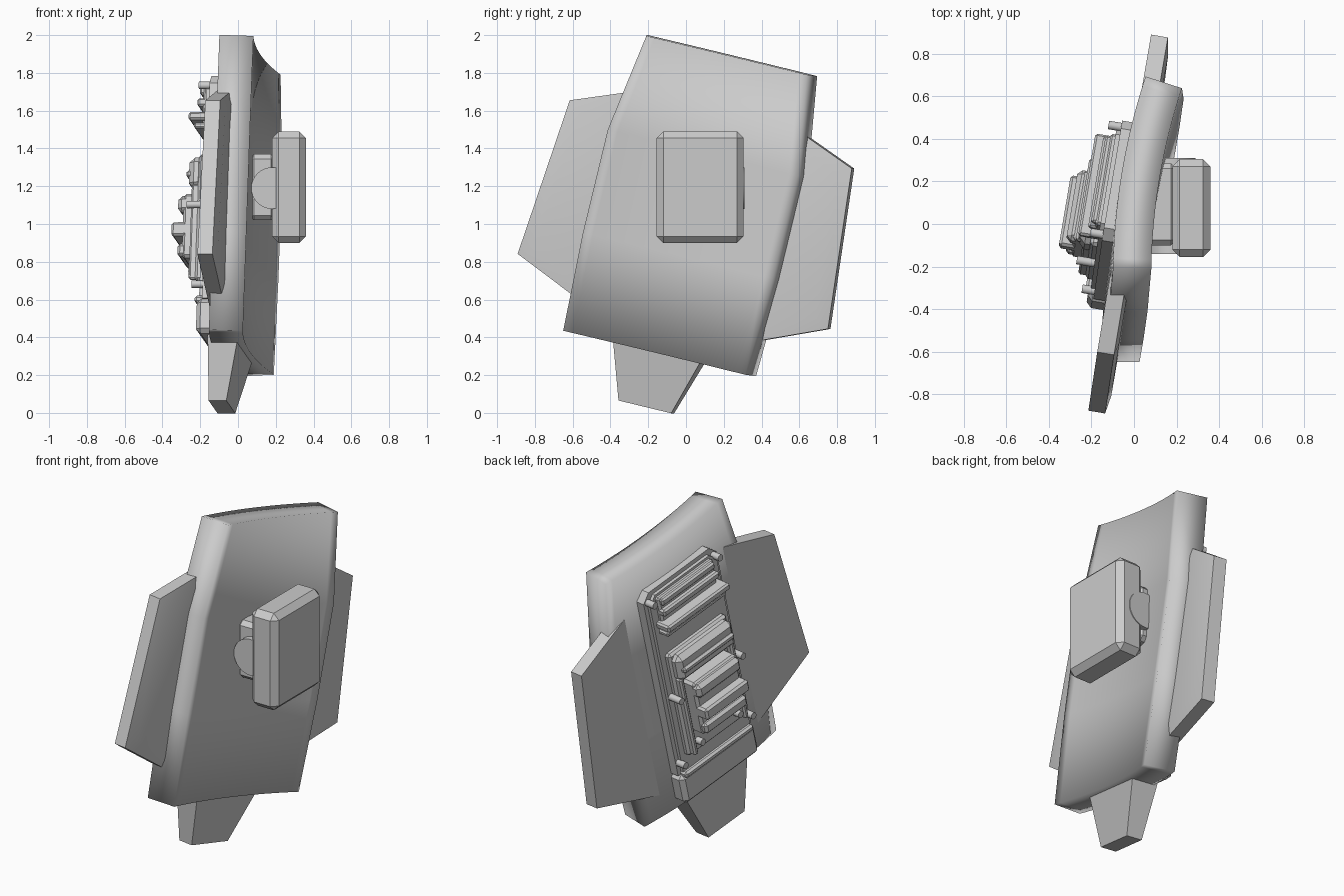
import bpy, bmesh, math
from mathutils import Matrix, Vector

cube = bpy.data.objects.get("Cube")
if cube:
    bpy.data.objects.remove(cube, do_unlink=True)

grey = bpy.data.materials.new("plain_grey")
grey.diffuse_color = (0.6, 0.6, 0.6, 1)
grey.use_nodes = True
grey.node_tree.nodes["Principled BSDF"].inputs["Base Color"].default_value = (0.6, 0.6, 0.6, 1)

# Tilted frame of the shield: across, along, and outward towards +x
ACROSS = Vector((0.165, 0.972, -0.235))
ALONG = Vector((0.034, 0.235, 0.972))
OUT = ACROSS.cross(ALONG).normalized()
TILT = Matrix.Translation((0, 0.045, 1.105)) @ Matrix((ACROSS, ALONG, OUT)).transposed().to_4x4()
WORLD = Matrix.Identity(4)


def finish(name, bm, frame=TILT):
    bmesh.ops.recalc_face_normals(bm, faces=bm.faces)
    bmesh.ops.transform(bm, matrix=frame, verts=bm.verts)
    mesh = bpy.data.meshes.new(name)
    bm.to_mesh(mesh)
    bm.free()
    mesh.materials.append(grey)
    obj = bpy.data.objects.new(name, mesh)
    bpy.context.collection.objects.link(obj)
    bpy.ops.object.select_all(action="DESELECT")
    obj.select_set(True)
    bpy.context.view_layer.objects.active = obj
    bpy.ops.object.shade_smooth_by_angle(angle=math.radians(30))
    return obj


def box(name, a, b, c, bevel=0.0, frame=TILT, segments=1):
    """Box from three (low, high) ranges, with bevelled edges."""
    bm = bmesh.new()
    bmesh.ops.create_cube(bm, size=1)
    for v in bm.verts:
        v.co = Vector([lo + (hi - lo) * (k + 0.5) for k, (lo, hi) in zip(v.co, (a, b, c))])
    if bevel:
        bmesh.ops.bevel(bm, geom=bm.edges[:], offset=bevel, segments=segments,
                        profile=0.5, affect="EDGES")
    return finish(name, bm, frame)


def cylinder(name, radius, depth, matrix, frame=TILT, sides=16):
    bm = bmesh.new()
    bmesh.ops.create_cone(bm, cap_ends=True, segments=sides, radius1=radius,
                          radius2=radius, depth=depth, matrix=matrix)
    return finish(name, bm, frame)


def plate(name, outline, back, front, inset=0.0, rise=0.0):
    """Slab over an outline; front may be one height or one per point."""
    bm = bmesh.new()
    fronts = front if isinstance(front, tuple) else (front,) * len(outline)
    low = [bm.verts.new((u, v, back)) for u, v in outline]
    high = [bm.verts.new((u, v, h)) for (u, v), h in zip(outline, fronts)]
    bm.faces.new(low[::-1])
    face = bm.faces.new(high)
    for i in range(len(outline)):
        j = (i + 1) % len(outline)
        bm.faces.new((low[i], low[j], high[j], high[i]))
    bmesh.ops.recalc_face_normals(bm, faces=bm.faces)
    if inset:
        bmesh.ops.inset_region(bm, faces=[face], thickness=inset, depth=rise)
    return finish(name, bm)


# Curved shield body
bm = bmesh.new()
rows = []
for v, half in ((0.81, 0.45), (0.28, 0.53), (-0.28, 0.53), (-0.81, 0.51)):
    us = [half * i / 10 for i in range(-10, 11)]
    rows.append([bm.verts.new((u, v, 0.005 + u * u / 6)) for u in us])
for r, s in zip(rows, rows[1:]):
    for i in range(len(r) - 1):
        bm.faces.new((r[i], r[i + 1], s[i + 1], s[i]))
shield = finish("shield_body", bm)
solid = shield.modifiers.new("thickness", "SOLIDIFY")
solid.thickness = 0.18
solid.offset = 0
solid.use_even_offset = True

# Side wings and lower fin
for side, label in ((1, "rear"), (-1, "front")):
    wing = [(0.37, 0.537), (0.768, 0.38), (0.845, -0.475), (0.37, -0.68)]
    plate(label + "_wing", [(side * u, v) for u, v in wing], -0.06, 0.02, 0.09, 0.015)
plate("lower_fin", [(-0.27, -0.7), (-0.147, -1.105), (0.14, -1.105), (0.27, -0.7)],
      -0.095, (0.085, 0.0, 0.0, 0.085))

# Arm block on the outer face, upright
box("arm_block", (0.18, 0.36), (-0.155, 0.305), (0.9, 1.49), 0.035, WORLD)
box("arm_mount", (0.06, 0.2), (-0.1, 0.285), (1.02, 1.37), 0.025, WORLD)
cylinder("arm_pivot", 0.11, 0.45, Matrix.Translation((0.18, 0.085, 1.19))
         @ Matrix.Rotation(math.pi / 2, 4, "X"), WORLD, 32)


def chamfered(half, low, high, cut):
    return [(-half, low), (half, low), (half, high - cut), (half - cut, high),
            (cut - half, high), (-half, high - cut)]


# Stepped panel on the inner face
plate("panel_base", chamfered(0.29, -0.58, 0.64, 0.05), -0.125, -0.04)
plate("panel_step", chamfered(0.265, -0.56, 0.615, 0.05), -0.145, -0.12)
box("panel_foot", (-0.295, 0.295), (-0.77, -0.58), (-0.155, -0.04), 0.025)
box("panel_foot_lip", (-0.27, 0.27), (-0.6, -0.56), (-0.17, -0.1), 0.012)

# Upper bars
box("upper_bar_bed", (-0.22, 0.22), (0.37, 0.6), (-0.17, -0.13), 0.012)
for v, depth, half in ((0.57, 0.19, 0.21), (0.505, 0.2, 0.22), (0.425, 0.24, 0.245)):
    box("upper_bar", (-half, half), (v - 0.022, v + 0.022), (-depth, -0.13), 0.01)
box("upper_bar_lip", (-0.235, 0.235), (0.36, 0.39), (-0.21, -0.13), 0.008)

# Central housing with stacked blocks
box("housing_bed", (-0.23, 0.23), (-0.47, 0.22), (-0.18, -0.13), 0.015)
box("housing_top", (-0.22, 0.22), (0.04, 0.21), (-0.235, -0.15), 0.03)
box("housing_ridge", (-0.2, 0.2), (0.1, 0.14), (-0.25, -0.2), 0.012)
for u in (-0.2, 0.2):
    box("housing_rail", (u - 0.016, u + 0.016), (-0.46, 0.06), (-0.215, -0.15), 0.01)
box("core_block", (-0.17, 0.17), (-0.33, 0.02), (-0.265, -0.15), 0.015)
box("core_upper", (-0.17, 0.17), (-0.08, 0.01), (-0.295, -0.2), 0.022)
box("core_band", (-0.17, 0.17), (-0.21, -0.135), (-0.325, -0.2), 0.012)
box("core_lower", (-0.165, 0.165), (-0.32, -0.25), (-0.29, -0.2), 0.015)

# Pins
for side in (-1, 1):
    for u, v, top in ((0.26, 0.585, 0.185), (0.27, -0.5, 0.185),
                      (0.245, -0.06, 0.23), (0.15, -0.4, 0.225)):
        cylinder("panel_pin", 0.02, top - 0.1,
                 Matrix.Translation((side * u, v, -(top + 0.1) / 2)))
